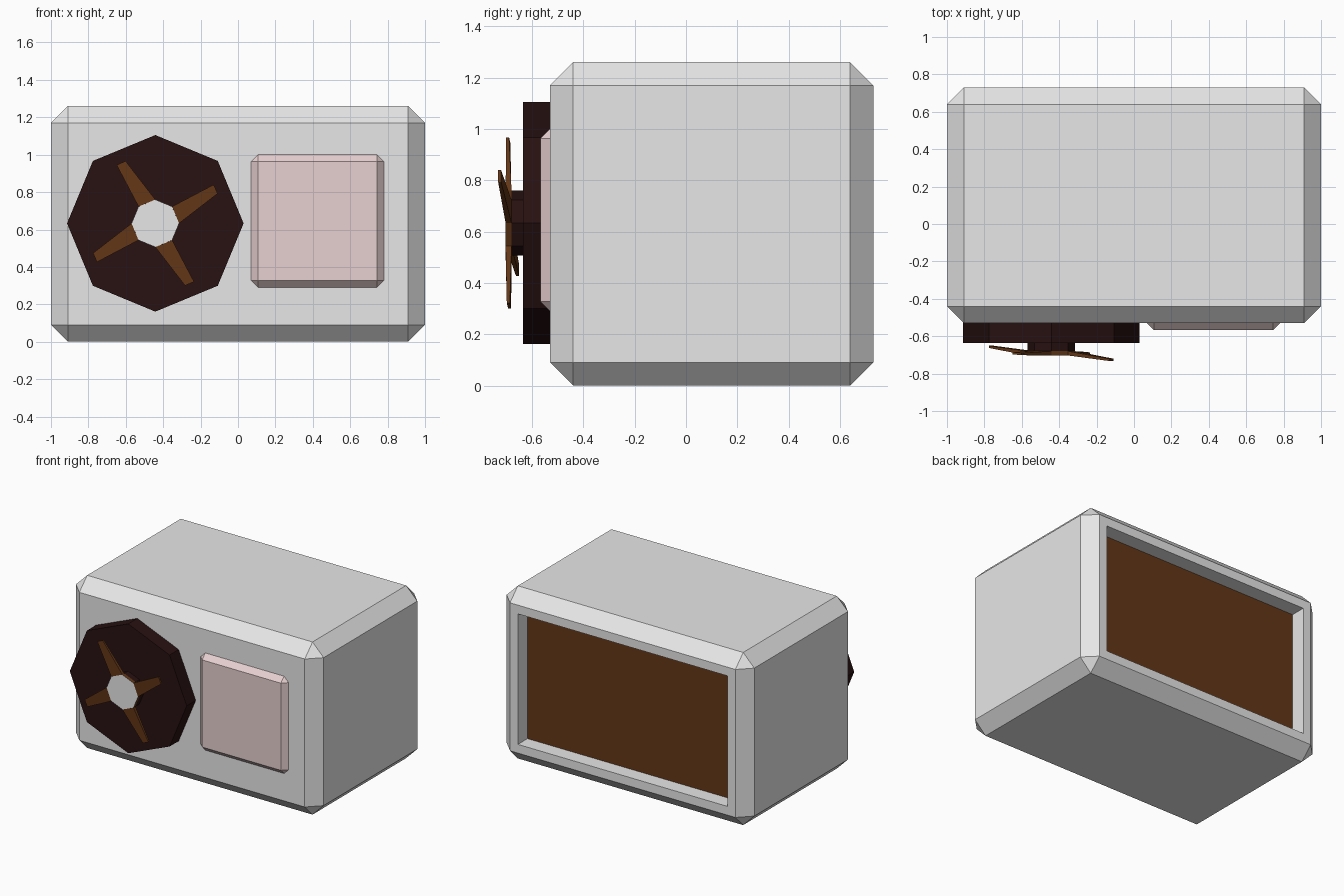
import bpy, bmesh, math
from mathutils import Vector

if "Cube" in bpy.data.objects:
    bpy.data.objects.remove(bpy.data.objects["Cube"])


def material(name, rgb):
    m = bpy.data.materials.new(name)
    m.diffuse_color = (*rgb, 1)
    m.use_nodes = True
    m.node_tree.nodes["Principled BSDF"].inputs["Base Color"].default_value = m.diffuse_color
    return m


GREY = material("light_grey", (0.8, 0.8, 0.8))
PINK = material("pale_pink", (0.8, 0.63, 0.63))
MAROON = material("dark_maroon", (0.021, 0.0055, 0.0055))
BROWN = material("brown", (0.127, 0.038, 0.008))


def finish(name, bm, *mats):
    bmesh.ops.recalc_face_normals(bm, faces=bm.faces[:])
    me = bpy.data.meshes.new(name)
    bm.to_mesh(me)
    bm.free()
    for m in mats:
        me.materials.append(m)
    ob = bpy.data.objects.new(name, me)
    bpy.context.collection.objects.link(ob)
    return ob


def chamfered_box(lo, hi, chamfer):
    bm = bmesh.new()
    bmesh.ops.create_cube(bm, size=1)
    lo, hi = Vector(lo), Vector(hi)
    for v in bm.verts:
        v.co = (lo + hi) / 2 + v.co * (hi - lo)
    bmesh.ops.bevel(bm, geom=bm.edges[:], offset=chamfer, segments=1,
                    affect='EDGES', profile=0.5)
    return bm


def loft(front, back):
    """Closed solid between two matching loops of points."""
    bm = bmesh.new()
    f = [bm.verts.new(p) for p in front]
    b = [bm.verts.new(p) for p in back]
    bm.faces.new(f)
    bm.faces.new(b[::-1])
    n = len(f)
    for i in range(n):
        bm.faces.new((f[i], b[i], b[(i + 1) % n], f[(i + 1) % n]))
    return bm


CX, CZ = -0.442, 0.633   # fan centre


def octagon(r, y):
    return [(CX + r * math.cos(i * math.pi / 4), y, CZ + r * math.sin(i * math.pi / 4))
            for i in range(8)]


# Housing with a recessed panel in the back
bm = chamfered_box((-1, -0.53, 0), (1, 0.73, 1.26), 0.09)
bm.faces.ensure_lookup_table()
bm.normal_update()
back = max(bm.faces, key=lambda f: f.calc_center_median().y)
bmesh.ops.inset_individual(bm, faces=[back], thickness=0.09)
bmesh.ops.inset_individual(bm, faces=[back], thickness=0.0, depth=-0.11)
back.material_index = 1
finish("housing", bm, GREY, BROWN)

# Raised square panel on the front
finish("front_panel", chamfered_box((0.07, -0.567, 0.29), (0.78, -0.45, 1.0), 0.037), PINK)

# Fan backing plate and shaft
finish("fan_plate", loft(octagon(0.472, -0.635), octagon(0.472, -0.5)), MAROON)
finish("fan_shaft", loft(octagon(0.127, -0.68), octagon(0.127, -0.6)), MAROON)

# Hub disc: grey front, brown rim
bm = loft(octagon(0.127, -0.703), octagon(0.127, -0.68))
bmesh.ops.recalc_face_normals(bm, faces=bm.faces[:])
for f in bm.faces:
    f.material_index = 0 if f.normal.y < -0.9 else 1
finish("fan_hub", bm, GREY, BROWN)

# Four tapering blades, the rotor leaning slightly
root = [(0.0, 0.127), (-0.09, 0.09)]
tip = [(-0.207, 0.312), (-0.159, 0.333)]
for k in range(4):
    c, s = math.cos(k * math.pi / 2), math.sin(k * math.pi / 2)
    front, rear = [], []
    for i, (x, z) in enumerate(root + tip):
        px, pz = x * c - z * s, x * s + z * c
        lean = 0.0 if i < 2 else -(0.08 * px + 0.05 * pz)
        thick = 0.0115 if i < 2 else 0.006
        front.append((CX + px, -0.6915 - thick + lean, CZ + pz))
        rear.append((CX + px, -0.6915 + thick + lean, CZ + pz))
    finish(f"fan_blade_{k + 1}", loft(front, rear), BROWN)
